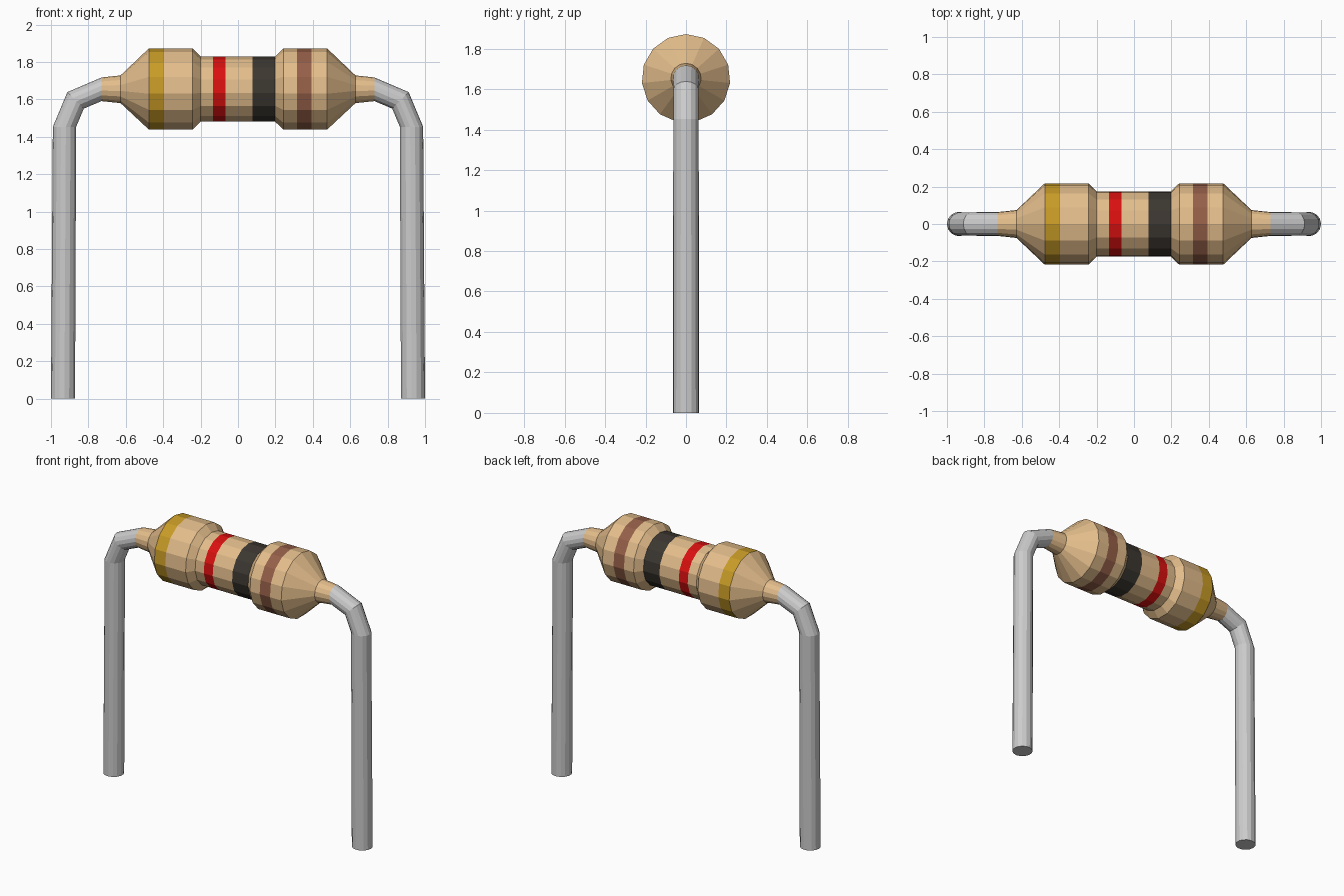
import bpy, bmesh, math

if "Cube" in bpy.data.objects:
    bpy.data.objects.remove(bpy.data.objects["Cube"])

SIDES = 15
AXIS_Z = 1.653


def material(name, rgb):
    m = bpy.data.materials.new(name)
    m.diffuse_color = (*rgb, 1)
    m.use_nodes = True
    m.node_tree.nodes["Principled BSDF"].inputs["Base Color"].default_value = m.diffuse_color
    return m


def tube(name, rings, mats=(), seg_mats=None, cap_end=False):
    """Sweep a polygon through rings of (x, z, radius, tilt in degrees)."""
    bm = bmesh.new()
    loops = []
    for x, z, r, tilt in rings:
        t = math.radians(tilt)
        loop = []
        for i in range(SIDES):
            a = 2 * math.pi * i / SIDES
            up = r * math.cos(a)
            loop.append(bm.verts.new((x + up * math.sin(t), r * math.sin(a), z + up * math.cos(t))))
        loops.append(loop)
    for k in range(len(loops) - 1):
        a, b = loops[k], loops[k + 1]
        for i in range(SIDES):
            j = (i + 1) % SIDES
            f = bm.faces.new((a[i], a[j], b[j], b[i]))
            if seg_mats:
                f.material_index = seg_mats[k]
    if cap_end:
        bm.faces.new(loops[-1])
    bmesh.ops.recalc_face_normals(bm, faces=bm.faces)
    me = bpy.data.meshes.new(name)
    bm.to_mesh(me)
    bm.free()
    for m in mats:
        me.materials.append(m)
    ob = bpy.data.objects.new(name, me)
    bpy.context.collection.objects.link(ob)
    return ob


# Ceramic body with painted bands: (x, radius, material of the next segment)
TAN, GOLD, RED, BLACK, BROWN = range(5)
mats = [material("tan", (0.77, 0.51, 0.26)),
        material("gold", (0.58, 0.33, 0.02)),
        material("red", (0.70, 0.005, 0.005)),
        material("black", (0.045, 0.038, 0.03)),
        material("brown", (0.30, 0.115, 0.065))]
profile = [
    (-0.73, 0.064, TAN), (-0.628, 0.075, TAN),
    (-0.477, 0.219, GOLD), (-0.395, 0.219, TAN), (-0.242, 0.219, TAN),
    (-0.20, 0.176, TAN), (-0.135, 0.176, RED), (-0.068, 0.176, TAN),
    (0.078, 0.176, BLACK), (0.198, 0.176, TAN),
    (0.242, 0.219, TAN), (0.315, 0.219, BROWN), (0.393, 0.219, TAN),
    (0.477, 0.219, TAN), (0.628, 0.075, TAN), (0.73, 0.064, TAN),
]
tube("resistor_body", [(x, AXIS_Z, r, 0) for x, r, _ in profile],
     mats, [m for _, _, m in profile[:-1]])

# Bent wire leads, one per side
for side, name in ((-1, "left_lead"), (1, "right_lead")):
    path = [(0.73, AXIS_Z, 0.064, 0), (0.868, 1.594, 0.063, 45),
            (0.927, 1.453, 0.063, 90), (0.935, 0.0, 0.065, 90)]
    tube(name, [(side * x, z, r, side * tilt) for x, z, r, tilt in path], cap_end=True)
